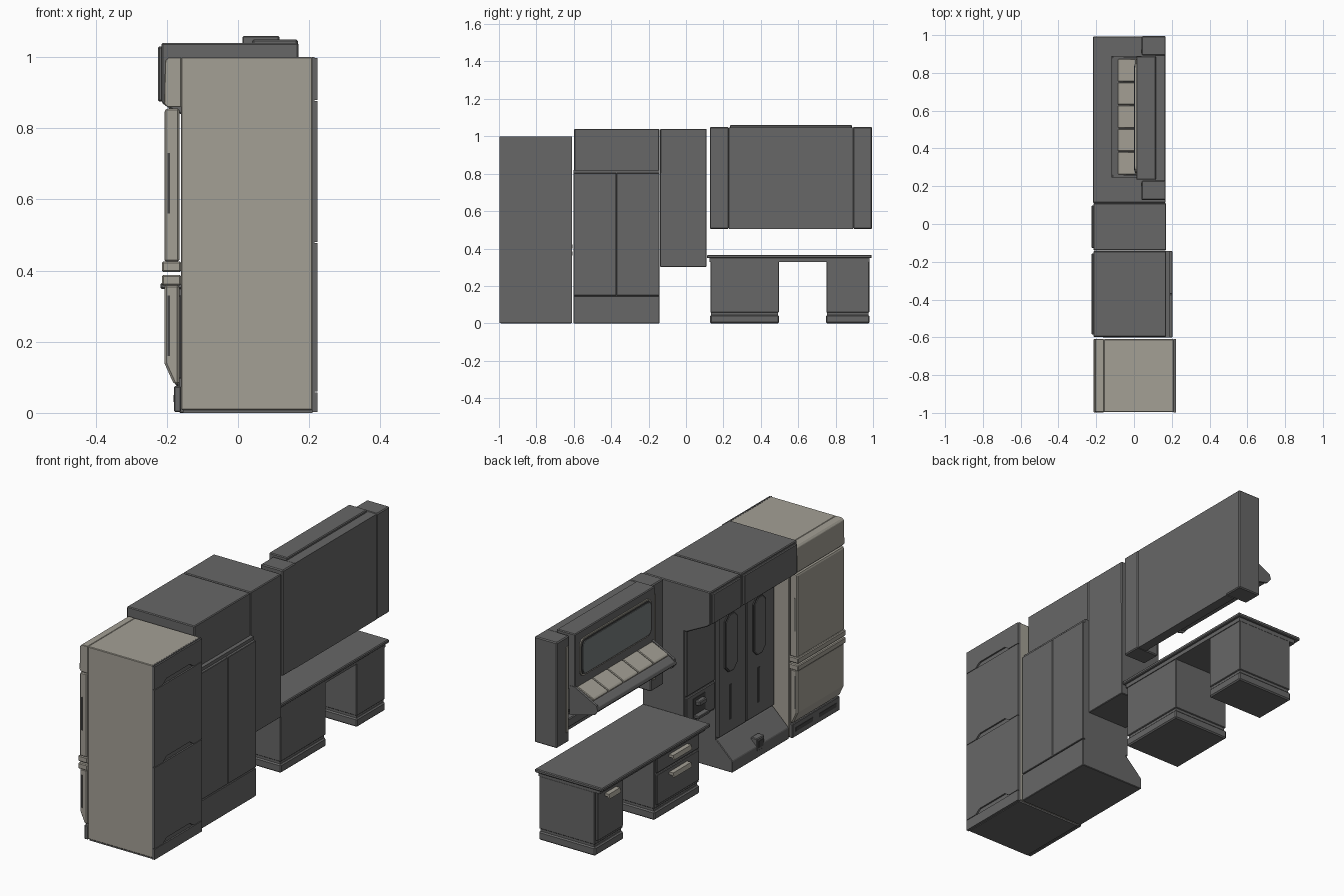
import bpy, bmesh, math


def mat(name, r, g, b):
    m = bpy.data.materials.new(name)
    m.diffuse_color = (r, g, b, 1)
    return m


GREY = mat("dark grey", 0.135, 0.135, 0.135)
BEIGE = mat("warm beige", 0.37, 0.35, 0.30)
BLACK = mat("charcoal", 0.06, 0.06, 0.06)
GLASS = mat("grey glass", 0.19, 0.21, 0.21)


def prism(name, pts, axis, a0, a1, m, bevel=0.0):
    """Extrude a profile: axis 'y' takes (x, z) points, axis 'x' takes (y, z) points."""
    bm = bmesh.new()
    put = (lambda p, a: (p[0], a, p[1])) if axis == 'y' else (lambda p, a: (a, p[0], p[1]))
    lo = [bm.verts.new(put(p, a0)) for p in pts]
    hi = [bm.verts.new(put(p, a1)) for p in pts]
    n = len(pts)
    bm.faces.new(lo)
    bm.faces.new(hi)
    for i in range(n):
        bm.faces.new((lo[i], lo[(i + 1) % n], hi[(i + 1) % n], hi[i]))
    bmesh.ops.recalc_face_normals(bm, faces=bm.faces)
    me = bpy.data.meshes.new(name)
    bm.to_mesh(me)
    bm.free()
    me.materials.append(m)
    ob = bpy.data.objects.new(name, me)
    bpy.context.collection.objects.link(ob)
    if bevel:
        b = ob.modifiers.new("bevel", 'BEVEL')
        b.width, b.segments, b.limit_method = bevel, 1, 'ANGLE'
    return ob


def box(name, x0, x1, y0, y1, z0, z1, m, bevel=0.0):
    return prism(name, [(x0, z0), (x1, z0), (x1, z1), (x0, z1)], 'y', y0, y1, m, bevel)


def rounded(y0, y1, z0, z1, r, n=4):
    pts = []
    corners = [(y1 - r, z1 - r), (y0 + r, z1 - r), (y0 + r, z0 + r), (y1 - r, z0 + r)]
    for k, (cy, cz) in enumerate(corners):
        for i in range(n + 1):
            a = math.pi / 2 * (k + i / n)
            pts.append((cy + r * math.cos(a), cz + r * math.sin(a)))
    return pts


# --- Refrigerator: body, doors, bands, kick grille ---
FY0, FY1 = -0.995, -0.61
box("fridge_body", -0.16, 0.21, FY0, FY1, 0.008, 1.0, BEIGE, 0.003)
box("fridge_foot", -0.155, 0.21, FY0 + 0.005, FY1 - 0.005, 0.0, 0.01, GREY)
prism("fridge_cap", [(-0.16, 0.86), (-0.2, 0.86), (-0.208, 0.87), (-0.205, 0.99), (-0.195, 1.0), (-0.16, 1.0)],
      'y', FY0, FY1, BEIGE, 0.002)
prism("fridge_upper_door", [(-0.165, 0.425), (-0.207, 0.425), (-0.207, 0.85), (-0.2, 0.856), (-0.165, 0.856)],
      'y', FY0, FY1, BEIGE, 0.006)
prism("fridge_lower_door", [(-0.165, 0.08), (-0.18, 0.08), (-0.207, 0.14), (-0.207, 0.36), (-0.165, 0.36)],
      'y', FY0, FY1, BEIGE, 0.006)
for i, (z0, z1) in enumerate([(0.358, 0.388), (0.396, 0.426)]):
    box(f"fridge_door_band_{i}", -0.214, -0.16, FY0 - 0.003, FY1 + 0.002, z0, z1, BEIGE, 0.004)
for i, (z0, z1) in enumerate([(0.56, 0.73), (0.16, 0.33)]):
    for s, y in (("front", FY0), ("rear", FY1)):
        box(f"fridge_grip_{s}_{i}", -0.198, -0.191, y - 0.001, y + 0.001, z0, z1, BLACK)
box("fridge_kick_grille", -0.18, -0.16, FY0, FY1, 0.003, 0.075, GREY, 0.003)
for i in range(2):
    box(f"kick_vent_{i}", -0.182, -0.179, FY0 + 0.03 + 0.19 * i, FY0 + 0.17 + 0.19 * i, 0.03, 0.05, BLACK)

# --- Panelled back of the refrigerator, with scooped grips ---
box("fridge_back_core", 0.208, 0.215, -0.998, FY1, 0.003, 1.0, GREY)
levels = [0.003, 0.06, 0.48, 0.88, 1.0]
for i in range(4):
    z0, z1 = levels[i], levels[i + 1] - 0.003
    if i == 0:
        pts = [(-0.998, z0), (FY1, z0), (FY1, z1), (-0.998, z1)]
    else:
        pts = [(-0.998, z0), (-0.93, z0), (-0.9, z0 + 0.022), (-0.71, z0 + 0.022), (-0.68, z0),
               (FY1, z0), (FY1, z1), (-0.998, z1)]
    prism(f"fridge_back_panel_{i}", pts, 'x', 0.212, 0.223, GREY)

# --- Wardrobe ---
WY0, WY1 = -0.602, -0.142
box("wardrobe_body", -0.07, 0.19, WY0, WY1, 0.14, 0.82, GREY)
prism("wardrobe_base", [(-0.165, 0.0), (0.203, 0.0), (0.203, 0.147), (-0.075, 0.147), (-0.165, 0.06)],
      'y', WY0, WY1, GREY, 0.003)
for i in range(2):
    y0 = WY0 + 0.23 * i
    box(f"wardrobe_back_panel_{i}", 0.18, 0.203, y0 + 0.001, y0 + 0.229, 0.15, 0.803, GREY, 0.002)
    box(f"wardrobe_door_{i}", -0.085, -0.065, y0 + 0.004, y0 + 0.226, 0.155, 0.81, GREY, 0.004)
    yc = (-0.47, -0.24)[i]
    prism(f"door_plate_rim_{i}", rounded(yc - 0.05, yc + 0.05, 0.47, 0.77, 0.03, 1), 'x', -0.091, -0.084, BLACK)
    prism(f"door_plate_{i}", rounded(yc - 0.043, yc + 0.043, 0.477, 0.763, 0.027, 1), 'x', -0.094, -0.09, GREY)
    box(f"door_slot_{i}", -0.088, -0.084, yc - 0.008, yc + 0.008, 0.22, 0.4, BLACK)
box("base_latch", -0.168, -0.13, -0.40, -0.34, 0.035, 0.1, GREY, 0.004)
box("base_latch_inset", -0.17, -0.166, -0.39, -0.35, 0.05, 0.085, BLACK)

# --- Overhead cabinets ---
over = [(-0.215, 0.872), (-0.195, 0.857), (-0.08, 0.80), (0.17, 0.80), (0.17, 1.04), (-0.215, 1.04)]
for n, y0, y1 in (("wardrobe", -0.598, -0.143), ("narrow", -0.139, 0.11)):
    prism(f"{n}_overhead_cabinet", over, 'y', y0, y1, GREY, 0.004)
    box(f"{n}_overhead_door", -0.225, -0.21, y0 + 0.012, y1 - 0.012, 0.875, 1.03, GREY, 0.004)

# --- Narrow cabinet with dispenser ---
box("narrow_cabinet", -0.065, 0.17, -0.14, 0.11, 0.302, 0.81, GREY, 0.003)
box("narrow_cabinet_door", -0.076, -0.06, -0.13, 0.10, 0.46, 0.8, GREY, 0.004)
box("dispenser_panel", -0.074, -0.06, -0.13, 0.10, 0.312, 0.452, GREY, 0.004)
box("dispenser_recess", -0.077, -0.073, -0.05, 0.05, 0.33, 0.43, BLACK)
box("dispenser_spout", -0.10, -0.07, -0.03, 0.03, 0.39, 0.415, GREY, 0.004)
box("dispenser_tray", -0.105, -0.07, -0.045, 0.045, 0.33, 0.345, GREY, 0.003)

# --- Wall unit: columns and middle section ---
for n, y0, y1, inner in (("near", 0.127, 0.229, 0.229), ("far", 0.893, 0.995, 0.893)):
    box(f"wall_column_{n}", 0.04, 0.168, y0, y1, 0.505, 1.05, GREY, 0.005)
    s = 1 if n == "near" else -1
    ya, yb = sorted((inner - 0.03 * s, inner - 0.012 * s))
    box(f"column_strip_{n}", 0.036, 0.041, ya, yb, 0.56, 1.0, BEIGE)
box("wall_back_panel", 0.115, 0.165, 0.229, 0.893, 0.505, 1.048, GREY)
box("window_housing", 0.012, 0.116, 0.235, 0.887, 0.77, 1.06, GREY, 0.004)
box("wall_lower_rail", 0.085, 0.12, 0.24, 0.882, 0.54, 0.585, GREY, 0.004)
box("wall_lower_recess", 0.11, 0.116, 0.26, 0.86, 0.6, 0.66, BLACK)
prism("window_rim", rounded(0.27, 0.852, 0.825, 1.02, 0.035), 'x', 0.006, 0.014, BEIGE)
prism("window_gasket", rounded(0.277, 0.845, 0.832, 1.013, 0.03), 'x', 0.003, 0.007, BLACK)
prism("window_glass", rounded(0.285, 0.837, 0.84, 1.005, 0.025), 'x', 0.0, 0.004, GLASS)

# --- Sloping shelf under the window, with five light pads ---
prism("shelf_tray", [(0.116, 0.66), (0.02, 0.66), (-0.105, 0.685), (-0.12, 0.70), (-0.115, 0.715), (-0.088, 0.733),
                     (0.012, 0.775), (0.116, 0.775)], 'y', 0.255, 0.882, GREY, 0.002)
for n, y0 in (("near", 0.247), ("far", 0.878)):
    prism(f"shelf_end_{n}", [(0.04, 0.64), (-0.1, 0.675), (-0.12, 0.70), (-0.112, 0.725), (0.012, 0.79), (0.04, 0.79)],
          'y', y0, y0 + 0.012, GREY)
for i in range(5):
    y0 = 0.262 + 0.123 * i
    prism(f"shelf_pad_{i}", [(0.012, 0.77), (-0.078, 0.733), (-0.085, 0.738), (-0.08, 0.748), (0.003, 0.785),
                             (0.012, 0.785)], 'y', y0, y0 + 0.119, BEIGE, 0.003)

# --- Desk: top, pedestals, drawers, handles ---
box("desk_top", -0.218, 0.168, 0.112, 0.993, 0.348, 0.366, GREY, 0.004)
box("desk_top_frame", -0.195, 0.155, 0.125, 0.98, 0.328, 0.35, GREY)
for n, y0, y1, rows in (("wide", 0.13, 0.497, [(0.075, 0.232), (0.24, 0.322)]),
                        ("slim", 0.75, 0.98, [(0.075, 0.322)])):
    box(f"{n}_pedestal", -0.165, 0.152, y0, y1, 0.058, 0.33, GREY, 0.003)
    box(f"{n}_pedestal_groove", -0.158, 0.146, y0 + 0.005, y1 - 0.005, 0.04, 0.06, GREY)
    box(f"{n}_pedestal_plinth", -0.168, 0.154, y0 - 0.001, y1 + 0.001, 0.0, 0.044, GREY, 0.006)
    yc = (y0 + y1) / 2
    for i, (z0, z1) in enumerate(rows):
        box(f"{n}_drawer_{i}", -0.175, -0.16, y0 + 0.012, y1 - 0.012, z0, z1, GREY, 0.003)
        w = (y1 - y0) * 0.2
        zh = z1 - 0.035
        prism(f"{n}_handle_{i}", [(-0.172, zh), (-0.172, zh + 0.014), (-0.198, zh + 0.014), (-0.204, zh - 0.008),
                                  (-0.196, zh - 0.008), (-0.192, zh)], 'y', yc - w, yc + w, BEIGE)
